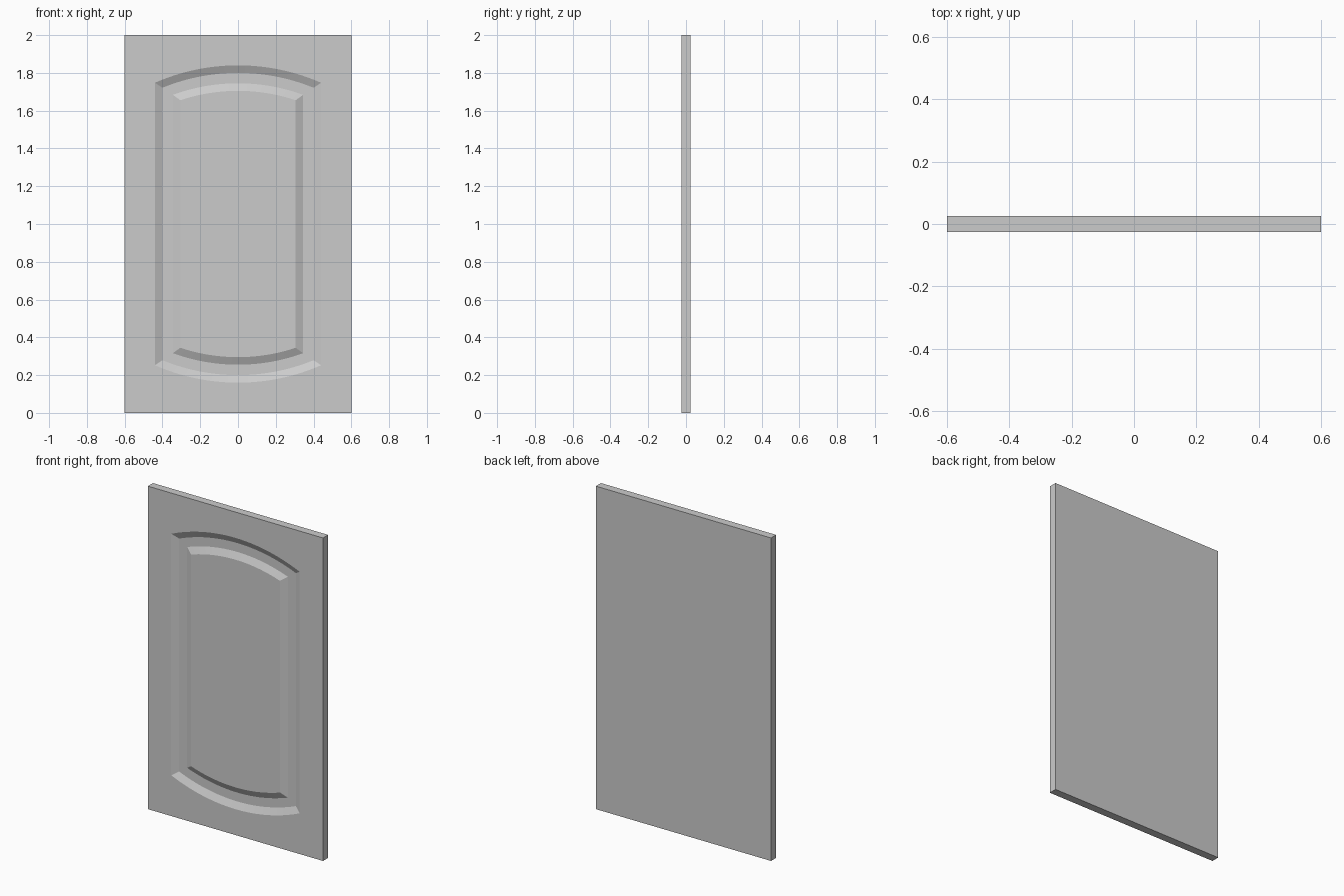
import bpy, bmesh, math

if "Cube" in bpy.data.objects:
    bpy.data.objects.remove(bpy.data.objects["Cube"])

W, H, T = 0.6, 2.0, 0.025      # half width, height, half thickness
DEPTH, SEG = 0.02, 24          # groove depth, arch segments
X0, R0 = 0.44, 1.096           # outer groove half width and arch radius
CZ = 1.84 - R0                 # arch centre height

bm = bmesh.new()


def arched_loop(inset, y):
    """Loop with arched top (left to right) and mirrored arched bottom (right to left)."""
    x, r = X0 - inset, R0 - inset
    a = math.asin(x / r)
    angles = [-a + 2 * a * i / SEG for i in range(SEG + 1)]
    top = [(r * math.sin(t), CZ + r * math.cos(t)) for t in angles]
    bottom = [(px, H - pz) for px, pz in reversed(top)]
    return [bm.verts.new((px, y, pz)) for px, pz in top + bottom]


# Routed groove: slope in, flat floor, slope back out to the raised field
front, floor = -T, -T + DEPTH
loops = [arched_loop(i, y) for i, y in
         ((0, front), (0.04, floor), (0.095, floor), (0.135, front))]
for a, b in zip(loops, loops[1:]):
    n = len(a)
    for i in range(n):
        j = (i + 1) % n
        bm.faces.new((a[i], a[j], b[j], b[i]))
bm.faces.new(loops[-1])

# Flat front frame around the groove
corners = [(-W, H), (W, H), (W, 0), (-W, 0)]
f = [bm.verts.new((x, front, z)) for x, z in corners]
k = [bm.verts.new((x, T, z)) for x, z in corners]
top, bottom = loops[0][:SEG + 1], loops[0][SEG + 1:]
bm.faces.new([f[0], f[1]] + top[::-1])
bm.faces.new([f[1], f[2], bottom[0], top[-1]])
bm.faces.new([f[2], f[3]] + bottom[::-1])
bm.faces.new([f[3], f[0], top[0], bottom[-1]])

# Edges and plain back
for i in range(4):
    j = (i + 1) % 4
    bm.faces.new((f[i], k[i], k[j], f[j]))
bm.faces.new(k)
bmesh.ops.recalc_face_normals(bm, faces=bm.faces[:])

mesh = bpy.data.meshes.new("door_panel")
bm.to_mesh(mesh)
bm.free()
door = bpy.data.objects.new("door_panel", mesh)
bpy.context.collection.objects.link(door)
bpy.context.view_layer.objects.active = door
door.select_set(True)
bpy.ops.object.shade_smooth_by_angle(angle=math.radians(12))
